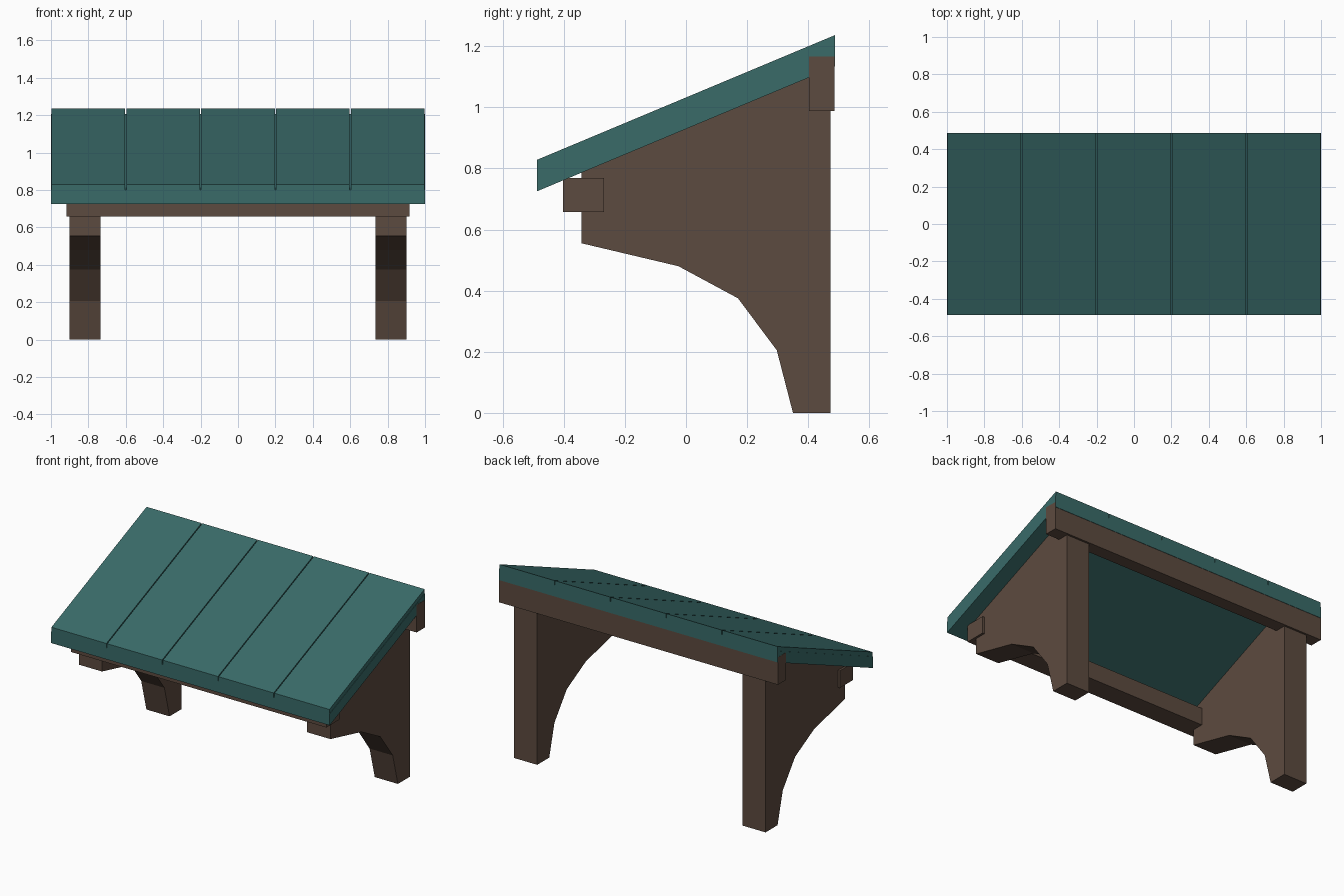
import bpy
import bmesh
from mathutils import Vector

if "Cube" in bpy.data.objects:
    bpy.data.objects.remove(bpy.data.objects["Cube"])


def material(name, rgb):
    mat = bpy.data.materials.new(name)
    mat.use_nodes = True
    mat.diffuse_color = (*rgb, 1)
    mat.node_tree.nodes["Principled BSDF"].inputs["Base Color"].default_value = (*rgb, 1)
    return mat


TEAL = material("teal roof paint", (0.041, 0.147, 0.141))
BROWN = material("dark brown wood", (0.108, 0.069, 0.050))


def prism(name, outline, offset, mat):
    """Extrude a flat outline along an offset into a closed solid."""
    bm = bmesh.new()
    face = bm.faces.new([bm.verts.new(p) for p in outline])
    result = bmesh.ops.extrude_face_region(bm, geom=[face], use_keep_orig=True)
    moved = [v for v in result["geom"] if isinstance(v, bmesh.types.BMVert)]
    bmesh.ops.translate(bm, verts=moved, vec=Vector(offset))
    bmesh.ops.recalc_face_normals(bm, faces=bm.faces)
    mesh = bpy.data.meshes.new(name)
    bm.to_mesh(mesh)
    bm.free()
    mesh.materials.append(mat)
    obj = bpy.data.objects.new(name, mesh)
    bpy.context.collection.objects.link(obj)
    return obj


def beam(name, half_width, y0, y1, z0, z1):
    w = half_width
    return prism(name, [(-w, y0, z0), (-w, y1, z0), (-w, y1, z1), (-w, y0, z1)],
                 (2 * w, 0, 0), BROWN)


# Sloping roof: five planks separated by shallow grooves
FRONT, LOW, TOP, GROOVE = -0.4875, 0.725, 0.828, 0.799
HALF, GAP, PLANKS = 0.999, 0.003, 5
section = [(HALF, FRONT, LOW), (-HALF, FRONT, LOW), (-HALF, FRONT, GROOVE)]
for i in range(PLANKS):
    left = -1 + 2 * i / PLANKS + GAP
    right = -1 + 2 * (i + 1) / PLANKS - GAP
    section += [(left, FRONT, GROOVE), (left, FRONT, TOP),
                (right, FRONT, TOP), (right, FRONT, GROOVE)]
section.append((HALF, FRONT, GROOVE))
prism("plank_roof", section, (0, 0.975, 0.408), TEAL)

# Curved support brackets, one on each side
bracket = [(0.35, 0), (0.473, 0), (0.473, 1.127), (-0.342, 0.786), (-0.342, 0.555),
           (-0.025, 0.48), (0.17, 0.375), (0.297, 0.205)]
for name, x in (("right_bracket", -0.902), ("left_bracket", 0.736)):
    prism(name, [(x, y, z) for y, z in bracket], (0.166, 0, 0), BROWN)

# Cross beams
beam("front_beam", 0.916, -0.403, -0.268, 0.657, 0.768)
beam("rear_beam", 1.0, 0.402, 0.486, 0.988, 1.166)
